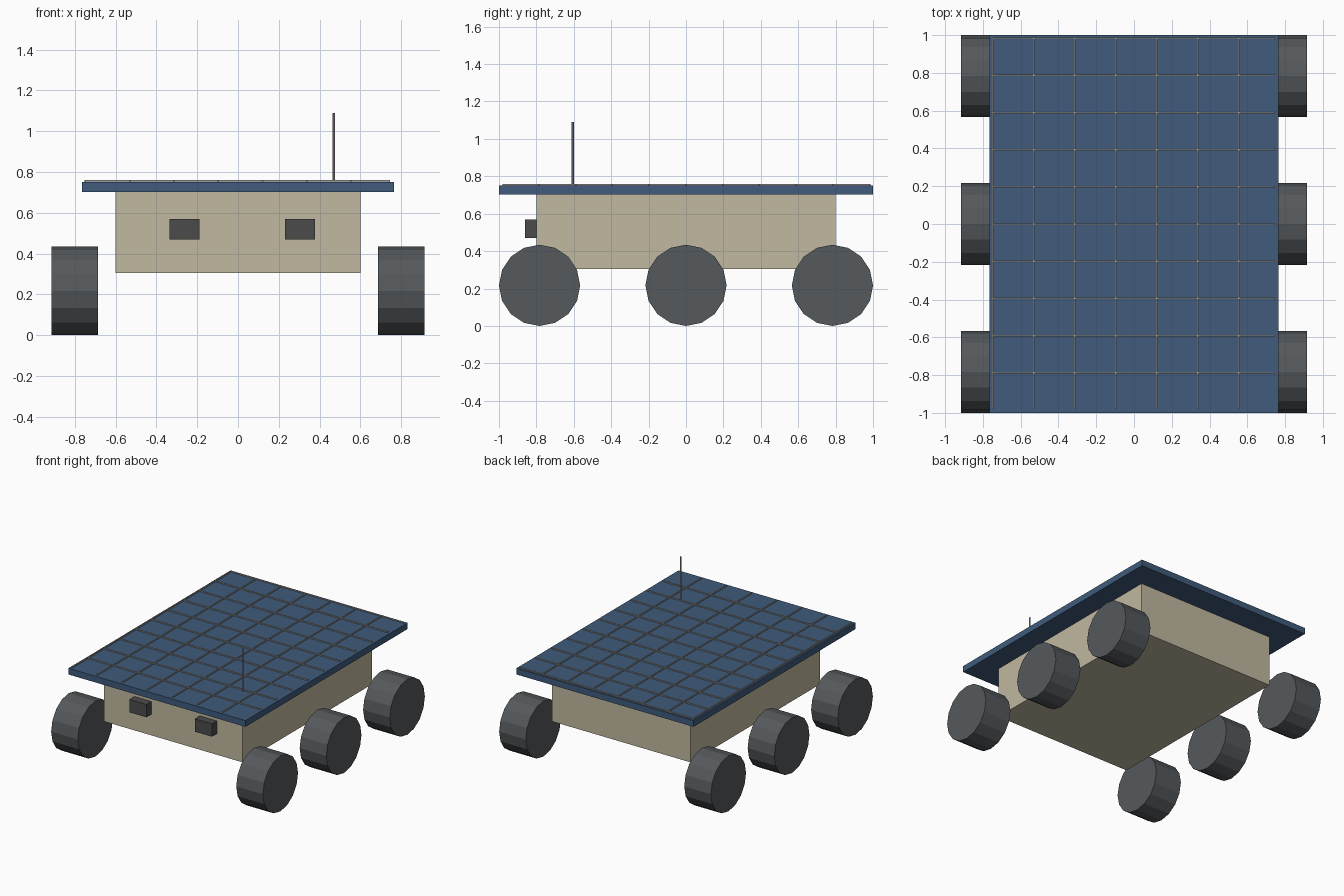
import bpy
from math import radians

cube = bpy.data.objects.get("Cube")
if cube:
    bpy.data.objects.remove(cube, do_unlink=True)


def material(name, rgb):
    mat = bpy.data.materials.new(name)
    mat.use_nodes = True
    color = (*rgb, 1)
    mat.diffuse_color = color
    mat.node_tree.nodes["Principled BSDF"].inputs["Base Color"].default_value = color
    return mat


def finish(name, mat):
    obj = bpy.context.object
    obj.name = obj.data.name = name
    obj.data.materials.append(mat)
    return obj


def box(name, low, high, mat):
    """Axis-aligned box between two opposite corners."""
    center = [(a + b) / 2 for a, b in zip(low, high)]
    bpy.ops.mesh.primitive_cube_add(size=1, location=center)
    obj = finish(name, mat)
    obj.scale = [b - a for a, b in zip(low, high)]
    bpy.ops.object.transform_apply(location=False, rotation=False, scale=True)
    return obj


def cylinder(name, center, radius, depth, sides, mat, tilt=(0, 0, 0)):
    bpy.ops.mesh.primitive_cylinder_add(
        vertices=sides, radius=radius, depth=depth, location=center, rotation=tilt)
    return finish(name, mat)


tan = material("tan_body", (0.53, 0.48, 0.35))
blue = material("solar_blue", (0.05, 0.105, 0.2))
rubber = material("wheel_grey", (0.09, 0.1, 0.108))
dark = material("camera_grey", (0.07, 0.07, 0.07))
metal = material("metal_grey", (0.36, 0.36, 0.36))

# Body and overhanging solar deck
deck_top = 0.752
box("body", (-0.6, -0.8, 0.305), (0.6, 0.8, 0.703), tan)
box("solar_panel", (-0.765, -1, 0.703), (0.765, 1, deck_top), blue)

# Raised cell dividers, starting at the right and back edges of the deck
half = 0.004
line_base, line_top = deck_top - 0.005, 0.76
for i in range(7):
    x = -0.748 + i * 0.217
    box(f"lengthwise_divider_{i + 1}", (x - half, -0.98, line_base),
        (x + half, 0.985, line_top), metal)
for i in range(10):
    y = 0.983 - i * 0.1967
    box(f"crosswise_divider_{i + 1}", (-0.75, y - half, line_base),
        (0.746, y + half, line_top), metal)

# Six wheels
radius = 0.217
for side, x in (("left", 0.8), ("right", -0.8)):
    for place, y in (("front", radius - 1), ("middle", 0), ("back", 1 - radius)):
        cylinder(f"{place}_{side}_wheel", (x, y, radius), radius, 0.23, 16,
                 rubber, (0, radians(90), 0))

# Front cameras
for side, x in (("right", -0.262), ("left", 0.304)):
    box(f"{side}_camera", (x - 0.074, -0.862, 0.47), (x + 0.074, -0.79, 0.57), dark)

# Antenna
cylinder("antenna", (0.47, -0.605, 0.915), 0.006, 0.35, 8, metal)
